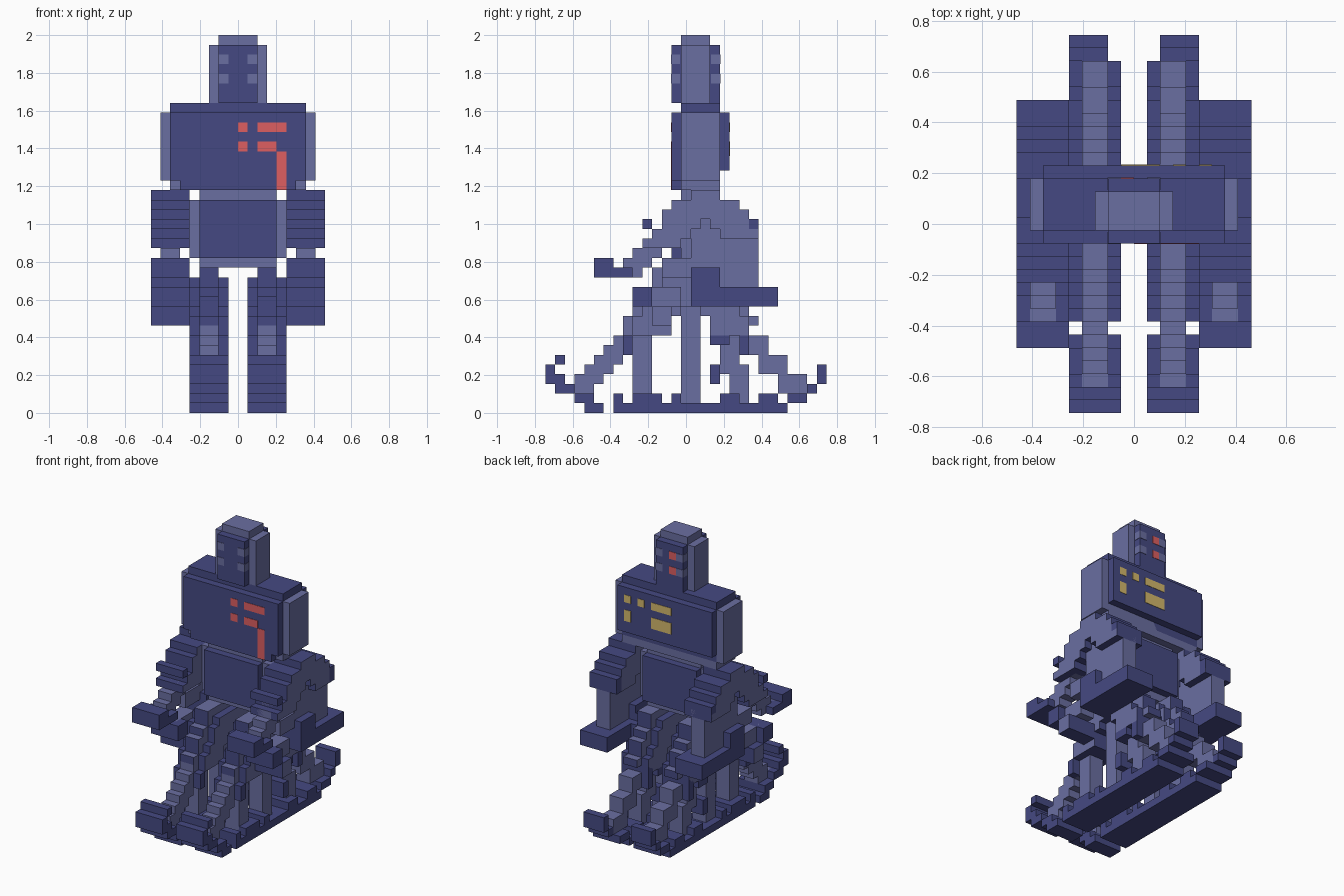
import bpy, bmesh, math

if "Cube" in bpy.data.objects:
    bpy.data.objects.remove(bpy.data.objects["Cube"])

V = 2 / 39  # one block of the model's grid


def lin(c):
    return tuple(((v / 255 + 0.055) / 1.055) ** 2.4 if v > 10 else v / 3294 for v in c) + (1,)


def material(name, rgb):
    m = bpy.data.materials.new(name)
    m.diffuse_color = lin(rgb)
    m.use_nodes = True
    m.node_tree.nodes["Principled BSDF"].inputs["Base Color"].default_value = m.diffuse_color
    return m


MATS = [material("dark indigo", (69, 73, 130)), material("pale indigo", (106, 110, 161)),
        material("red", (221, 95, 97)), material("yellow", (212, 184, 108))]
# SIDES: pale on the x sides only; ENDS: dark on the y ends only
DARK, PALE, RED, YELLOW, SIDES, ENDS = range(6)


def face_colour(col, n):
    if col == SIDES:
        return PALE if abs(n.x) > 0.5 else DARK
    if col == ENDS:
        return DARK if abs(n.y) > 0.5 else PALE
    return col


def part(name, boxes):
    """boxes: (x0, x1, y0, y1, z0, z1, colour) in grid blocks"""
    bm = bmesh.new()
    for x0, x1, y0, y1, z0, z1, col in boxes:
        vs = bmesh.ops.create_cube(bm, size=1)["verts"]
        for v in vs:
            v.co.x = (x0 + x1) / 2 + v.co.x * abs(x1 - x0)
            v.co.y = (y0 + y1) / 2 + v.co.y * (y1 - y0)
            v.co.z = (z0 + z1) / 2 + v.co.z * (z1 - z0)
            v.co *= V
        for f in {f for v in vs for f in v.link_faces}:
            f.normal_update()
            f.material_index = face_colour(col, f.normal)
    me = bpy.data.meshes.new(name)
    bm.to_mesh(me)
    bm.free()
    for m in MATS:
        me.materials.append(m)
    ob = bpy.data.objects.new(name, me)
    bpy.context.collection.objects.link(ob)


def both(name, boxes):
    for s, side in ((-1, "left"), (1, "right")):
        part(side + "_" + name, [(s * b[0], s * b[1]) + tuple(b[2:]) for b in boxes])


def stair(x0, x1, ya, za, yb, zb, w, col):
    """stepped limb from (ya, za) down to (yb, zb), w blocks deep"""
    out = []
    for z in range(zb, za):
        t = (za - z - 0.5) / (za - zb)
        y0 = round(ya + (yb - ya) * t - w / 2 + 0.5) - 0.5
        out.append((x0, x1, y0, y0 + w, z, z + 1, col))
    return out


# Head: pale core with dark face and back plates
part("head", [(-2, 2, -0.5, 2.5, 32, 39, PALE), (-3, 3, -0.5, 2.5, 32, 38, PALE),
              (-2, 2, -1.5, -0.5, 32, 38, DARK), (-2, 2, 2.5, 3.5, 32, 38, DARK)])
e = 0.05
both("head_marks", [(1, 2 + e, y0, y1, z, z + 1, PALE) for z in (34, 36)
                    for y0, y1 in ((-1.5 - e, -0.6), (2.6, 3.5 + e))])
part("head_back_lights", [(-1, 0, 3.5, 3.5 + e, z, z + 1, RED) for z in (34, 36)])

# Torso: dark core, pale side slabs, front and back plates
part("torso", [(-7, 7, -0.5, 3.5, 24, 32, DARK), (-7, 7, -0.5, 3.5, 23, 24, PALE),
               (-8, 8, -0.5, 3.5, 24, 31, PALE),
               (-7, 7, -1.5, -0.5, 24, 31, DARK), (-6, 6, -1.5, -0.5, 23, 24, DARK),
               (-7, 7, 3.5, 4.5, 25, 31, DARK)])
f0, f1 = -1.5 - e, -1.5
part("chest_marks", [(0, 1, f0, f1, 29, 30, RED), (2, 5, f0, f1, 29, 30, RED),
                     (0, 1, f0, f1, 27, 28, RED), (2, 4, f0, f1, 27, 28, RED),
                     (4, 5, f0, f1, 23, 27, RED)])
b0, b1 = 4.5, 4.5 + e
part("back_marks", [(5, 6, b0, b1, 29, 30, YELLOW), (3, 4, b0, b1, 29, 30, YELLOW),
                    (-1, 2, b0, b1, 29, 30, YELLOW), (5, 6, b0, b1, 26.5, 28, YELLOW),
                    (-1, 2, b0, b1, 26.5, 28, YELLOW)])

# Waist and pelvis
part("waist", [(-4, 4, -0.5, 2.5, 22, 23, PALE), (-5, 5, -0.5, 2.5, 16, 22, PALE),
               (-4, 4, -1.5, -0.5, 16, 22, DARK), (-4, 4, 2.5, 3.5, 16, 22, DARK)])
part("pelvis", [(-4, 4, -0.5, 2.5, 15, 16, PALE)])
both("hip", [(2, 4, -2.5, 3.5, 14, 15, PALE)])

# Arms: three swing poses overlap, each with upper arm, forearm and hand
both("shoulder", [(5, 9, 0.5, 3.5, 20, 23, SIDES), (5, 9, -0.5, 4.5, 20, 22, SIDES)])
both("forward_upper_arm", stair(5, 9, 0.5, 22, -2.5, 17, 4, SIDES)
     + [(5, 9, -4.5, -3.5, 19, 20, DARK)])
both("forward_forearm", stair(6, 8, -2, 19, -6, 14, 3, PALE))
both("forward_hand", [(5, 9, -9.5, -7.5, 14, 16, DARK), (5, 9, -7.5, -5.5, 14, 15, DARK)])
both("middle_arm", [(6, 8, 0.5, 3.5, 14, 20, PALE), (6, 8, -2.5, 1.5, 14, 16, PALE)])
both("middle_hand", [(5, 9, 0.5, 3.5, 11, 15, DARK)])
both("rear_upper_arm", stair(5, 9, 3.5, 22, 5.5, 18, 4, SIDES)
     + [(5, 9, 6.5, 7.5, 18, 20, DARK)])
both("rear_forearm", [(6, 8, 3.5, 7.5, 13, 19, PALE)])
both("rear_hand", [(5, 9, 3.5, 9.5, 11, 13, DARK)])
both("low_hand", [(5, 9, -5.5, -3.5, 11, 13, DARK), (6, 8, -4.5, -0.5, 11, 13, PALE),
                  (5, 9, -3.5, -1.5, 9, 11, SIDES)])

# Legs: thighs fan out from the hip, then thin pale shins and dark feet
both("front_thigh", stair(1, 5, -0.5, 14, -4, 8, 4, SIDES) + stair(2, 4, -1, 15, -4.5, 9, 4, ENDS))
both("rear_thigh", stair(1, 5, 1.5, 14, 5, 8, 4, SIDES) + stair(2, 4, 2, 15, 5.5, 9, 4, ENDS))
both("knees", [(1, 5, -6.5, -5.5, 6, 8, DARK), (1, 5, 5.5, 6.5, 6, 9, DARK),
               (1, 5, 2.5, 4.5, 7, 8, DARK)])
both("front_shin", stair(2, 4, -4.5, 9, -11.5, 2, 3, PALE))
both("rear_shin", stair(2, 4, 5, 9, 12, 2, 3, PALE))
both("front_foot", [(1, 5, -14.5, -13.5, 3, 5, DARK), (1, 5, -13.5, -12.5, 2, 4, DARK),
                    (1, 5, -13.5, -12.5, 5, 6, DARK), (1, 5, -12.5, -11.5, 2, 3, DARK),
                    (1, 5, -11.5, -9.5, 1, 2, DARK), (1, 5, -10.5, -8.5, 0, 1, DARK)])
both("rear_foot", [(2, 5, 13.5, 14.5, 3, 5, DARK), (2, 5, 12.5, 13.5, 2, 3, DARK),
                   (1, 5, 10.5, 12.5, 1, 2, DARK)])
both("standing_shins", [(2, 4, -0.5, 1.5, 1, 12, PALE), (2, 4, -5.5, -3.5, 1, 8, PALE),
                        (2, 4, 4.5, 6.5, 1, 5, PALE), (2, 4, 3.5, 5.5, 4, 8, PALE)])
both("sole", [(1, 5, -7.5, 10.5, 0, 1, DARK)])
both("foot_blocks", [(1, 5, -7.5, -6.5, 1, 2, DARK), (1, 5, -1.5, -0.5, 1, 2, DARK),
                     (1, 5, 3.5, 5.5, 1, 2, DARK), (1, 5, 2.5, 3.5, 3, 5, DARK),
                     (1, 5, 7.5, 9.5, 1, 2, DARK), (1, 5, -5.5, -2.5, 1, 2, DARK)])
